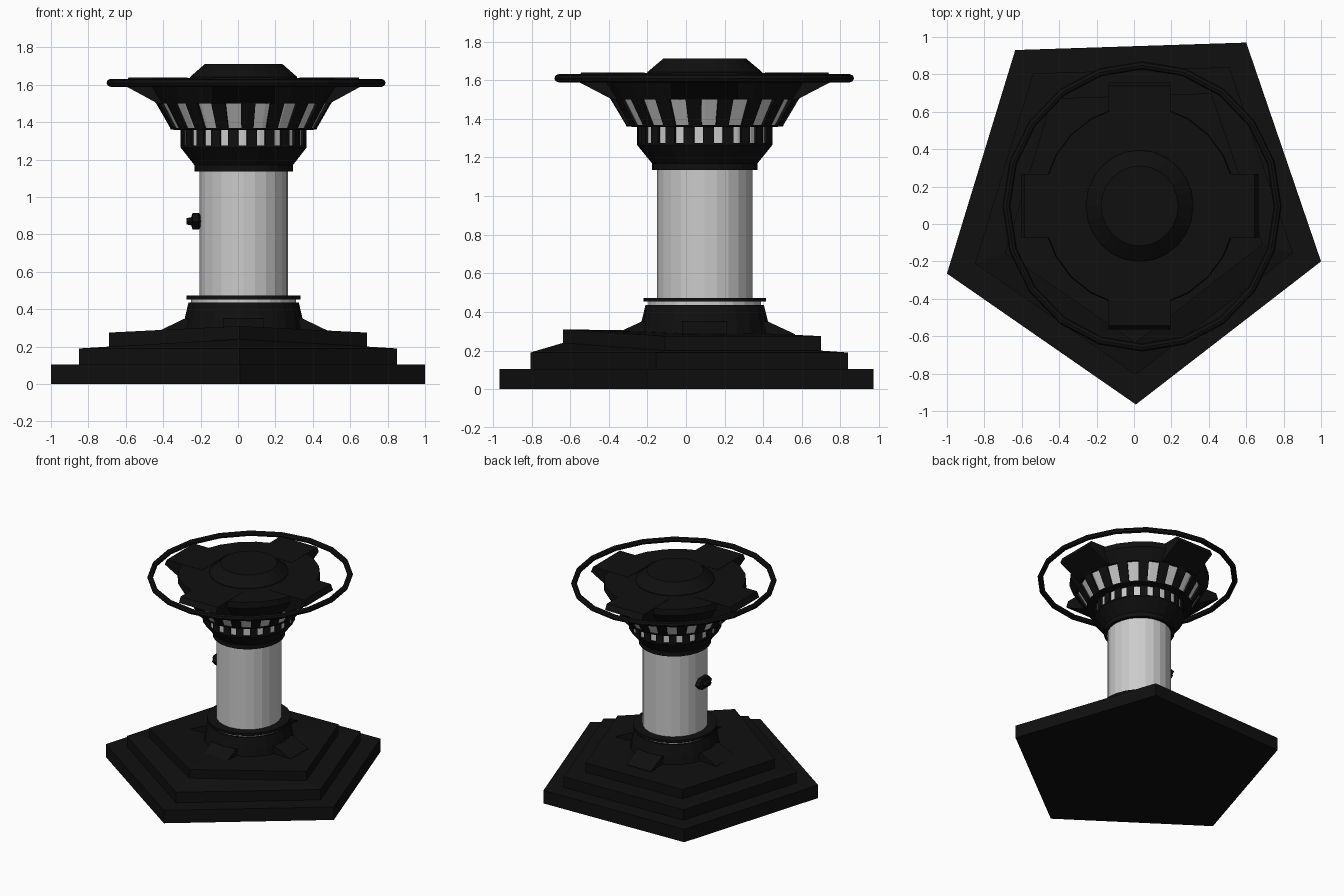
import bpy, bmesh
from math import sin, cos, pi, radians

if "Cube" in bpy.data.objects:
    bpy.data.objects.remove(bpy.data.objects["Cube"])

CX, CY, YS = 0.03, 0.097, 1.04      # column axis, slight stretch in y

dark = bpy.data.materials.new("dark_metal")
dark.diffuse_color = (0.005, 0.005, 0.005, 1)
dark.use_nodes = True
dark.node_tree.nodes["Principled BSDF"].inputs["Base Color"].default_value = dark.diffuse_color


def finish(name, bm, mat=None):
    bmesh.ops.recalc_face_normals(bm, faces=bm.faces)
    me = bpy.data.meshes.new(name)
    bm.to_mesh(me)
    bm.free()
    ob = bpy.data.objects.new(name, me)
    bpy.context.collection.objects.link(ob)
    if mat:
        me.materials.append(mat)
    return ob


def pt(r, a, z):
    return (CX + r * cos(a), CY + r * sin(a) * YS, z)


def loft(bm, loops, caps=True, closed=False):
    rows = [[bm.verts.new(p) for p in loop] for loop in loops]
    n = len(rows[0])
    pairs = list(zip(rows, rows[1:])) + ([(rows[-1], rows[0])] if closed else [])
    for a, b in pairs:
        for i in range(n):
            j = (i + 1) % n
            bm.faces.new((a[i], a[j], b[j], b[i]))
    if caps and not closed:
        bm.faces.new(rows[0][::-1])
        bm.faces.new(rows[-1])


def lathe(name, profile, n=24, mat=None):
    bm = bmesh.new()
    loft(bm, [[pt(r, 2 * pi * i / n, z) for i in range(n)] for r, z in profile])
    return finish(name, bm, mat)


def wedges(name, profile, half_width):
    """Four axis-aligned radial blocks; profile is a closed (radius, z) outline."""
    bm = bmesh.new()
    for k in range(4):
        c, s = round(cos(k * pi / 2)), round(sin(k * pi / 2))
        sides = [[(CX + r * c - w * s, CY + (r * s + w * c) * YS, z) for r, z in profile]
                 for w in (-half_width, half_width)]
        loft(bm, sides)
    return finish(name, bm, dark)


def bars(name, count, first_window, window_frac, bottom, top, thick=0.03):
    """Dark bars standing between evenly spaced windows."""
    bm = bmesh.new()
    step = 2 * pi / count
    half = step * (1 - window_frac) / 2
    for k in range(count):
        mid = radians(first_window) + (k + 0.5) * step
        loops = []
        for r, z in (bottom, top):
            outer = [pt(r, mid + t * half, z) for t in (-1, 0, 1)]
            inner = [pt(r - thick, mid + t * half, z) for t in (1, 0, -1)]
            loops.append(outer + inner)
        loft(bm, loops)
    return finish(name, bm, dark)


# stepped pentagonal base, front corner slightly raised
corners = [(0.01, -0.965), (1, -0.2), (0.6, 0.97), (-0.635, 0.93), (-1, -0.265)]
tiers = [(1, 0, 0), (1, 0.105, 0), (0.85, 0.105, 0), (0.85, 0.19, 0),
         (0.69, 0.2, 0.04), (0.69, 0.275, 0.035), (0.38, 0.288, 0.017)]
bm = bmesh.new()
loft(bm, [[(x * s, 0.095 + (y - 0.095) * s, z + (lift if i == 0 else 0))
           for i, (x, y) in enumerate(corners)] for s, z, lift in tiers])
finish("pentagon_base", bm, dark)

# skirt, feet and lower trim of the column
lathe("column_skirt", [(0.33, 0.26), (0.315, 0.35), (0.295, 0.435)], mat=dark)
wedges("skirt_foot", [(0.25, 0.26), (0.45, 0.26), (0.45, 0.285), (0.315, 0.35), (0.25, 0.35)], 0.11)
lathe("trim_spacer", [(0.28, 0.43), (0.28, 0.456)])
lathe("trim_disc", [(0.305, 0.453), (0.305, 0.472)], mat=dark)

# column
lathe("column", [(0.237, 0.46), (0.237, 1.15)])

# side knob, a squat hexagon stretched in y with a smaller tip
bm = bmesh.new()
kx = [(-0.19, 0.6), (-0.21, 1), (-0.243, 1), (-0.25, 0.5), (-0.275, 0.4)]
loft(bm, [[(x, CY + 0.085 * s * cos(i * pi / 3),
            0.87 + 0.05 * s * sin(i * pi / 3)) for i in range(6)] for x, s in kx])
finish("side_knob", bm, dark)

# flared collar under the window drum
lathe("collar", [(0.263, 1.135), (0.263, 1.17), (0.337, 1.265), (0.337, 1.276)], mat=dark)

# lower window drum: light core, dark bars
lathe("drum_core", [(0.325, 1.27), (0.325, 1.37)])
bars("drum_bars", 21, -91, 0.46, (0.337, 1.274), (0.337, 1.362))

# upper window cone: light core, dark bars
lathe("cone_rim", [(0.337, 1.358), (0.39, 1.36), (0.393, 1.368), (0.34, 1.37)], mat=dark)
lathe("cone_core", [(0.377, 1.362), (0.455, 1.505)])
bars("cone_bars", 18, -97, 0.52, (0.39, 1.364), (0.469, 1.502))

# top disc with four broad lugs and a raised cap
lathe("top_disc", [(0.469, 1.5), (0.52, 1.59), (0.515, 1.637)], mat=dark)
wedges("disc_lug", [(0.3, 1.501), (0.462, 1.501), (0.635, 1.595), (0.615, 1.639), (0.3, 1.639)], 0.165)
lathe("top_cap", [(0.288, 1.63), (0.286, 1.642), (0.206, 1.712)], mat=dark)

# floating outer ring
bm = bmesh.new()
N = 20
loft(bm, [[(0.043 + (0.725 + 0.021 * cos(t * pi / 4)) * cos(2 * pi * i / N),
            0.094 + (0.725 + 0.021 * cos(t * pi / 4)) * sin(2 * pi * i / N) * YS,
            1.61 + 0.021 * sin(t * pi / 4)) for i in range(N)] for t in range(8)], closed=True)
finish("outer_ring", bm, dark)
